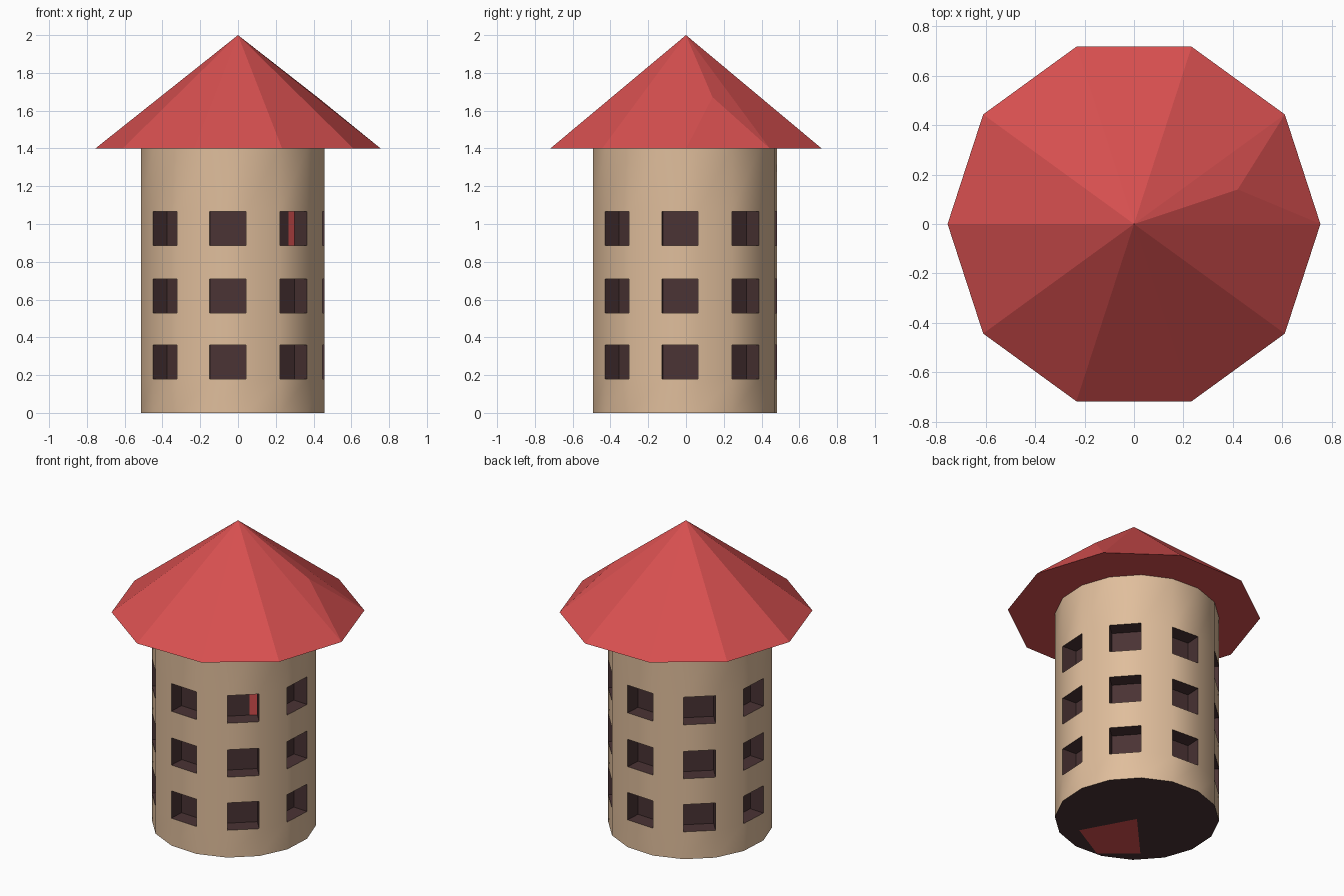
import bpy, bmesh, math
from mathutils import Vector

if "Cube" in bpy.data.objects:
    bpy.data.objects.remove(bpy.data.objects["Cube"])

def srgb(r, g, b):
    f = lambda c: c / 12.92 if c <= 0.04045 else ((c + 0.055) / 1.055) ** 2.4
    return (f(r / 255), f(g / 255), f(b / 255), 1)

def material(name, rgb):
    m = bpy.data.materials.new(name)
    m.diffuse_color = srgb(*rgb)
    m.use_nodes = True
    m.node_tree.nodes["Principled BSDF"].inputs["Base Color"].default_value = m.diffuse_color
    return m

WALL = material("tan_wall", (224, 190, 156))
DARK = material("dark_brown", (74, 51, 52))
RED = material("roof_red", (216, 80, 80))

def finish(name, bm, mats, recalc=True):
    if recalc:
        bmesh.ops.recalc_face_normals(bm, faces=bm.faces[:])
    me = bpy.data.meshes.new(name)
    bm.to_mesh(me)
    bm.free()
    for m in mats:
        me.materials.append(m)
    ob = bpy.data.objects.new(name, me)
    bpy.context.collection.objects.link(ob)
    return ob

# Tower: 16 sided wall, every second side holds three recessed windows
N, R, DEPTH = 16, 0.491, 0.10
CX, CY = -0.027, -0.005
STEP = 2 * math.pi / N
START = math.radians(-14.5)
LEVELS = [0, 0.18, 0.36, 0.53, 0.71, 0.885, 1.067, 1.4]

def rim(angle, z, r=R):
    return Vector((CX + r * math.sin(angle), CY - r * math.cos(angle), z))

bm = bmesh.new()
rings = [[bm.verts.new(rim(START + i * STEP, z)) for i in range(N)] for z in LEVELS]
for k in range(len(LEVELS) - 1):
    for i in range(N):
        j = (i + 1) % N
        quad = [rings[k][i], rings[k][j], rings[k + 1][j], rings[k + 1][i]]
        if i % 2 == 0 and k % 2 == 1:
            a = START + (i + 0.5) * STEP
            inward = Vector((-math.sin(a), math.cos(a), 0)) * DEPTH
            back = [bm.verts.new(v.co + inward) for v in quad]
            faces = [bm.faces.new(back)]
            for s in range(4):
                t = (s + 1) % 4
                faces.append(bm.faces.new([quad[s], quad[t], back[t], back[s]]))
            for f in faces:
                f.material_index = 1
        else:
            bm.faces.new(quad)
bm.faces.new(rings[0][::-1]).material_index = 1
bm.faces.new(rings[-1])
tower = finish("tower", bm, [WALL, DARK])
bpy.context.view_layer.objects.active = tower
tower.select_set(True)
bpy.ops.object.shade_smooth_by_angle(angle=math.radians(35))

# Roof: ten sided cone with a slight bump on one right-hand side
bm = bmesh.new()
base = [bm.verts.new((0.755 * math.cos(i * math.pi / 5), 0.755 * math.sin(i * math.pi / 5), 1.4))
        for i in range(10)]
tip = bm.verts.new((0, 0, 2))
sides = [bm.faces.new([base[i], base[(i + 1) % 10], tip]) for i in range(10)]
bm.faces.new(base[::-1])
poke = bmesh.ops.poke(bm, faces=[sides[0]])
poke["verts"][0].co = (0.42, 0.14, 1.672)
finish("roof", bm, [RED])

# Red patch under the floor
bm = bmesh.new()
corners = [(CX, CY), (-0.31, -0.31), (-0.11, -0.475), (0.15, -0.33)]
bm.faces.new([bm.verts.new((x, y, -0.001)) for x, y in corners][::-1])
bm.normal_update()
if bm.faces[:][0].normal.z > 0:
    bmesh.ops.reverse_faces(bm, faces=bm.faces[:])
finish("floor_patch", bm, [RED], False)

# Red strip inside the top window at front right
a = START + 2.5 * STEP
out = Vector((math.sin(a), -math.cos(a), 0))
side = Vector((math.cos(a), math.sin(a), 0))
mid = Vector((CX, CY, 0)) + out * (R * math.cos(STEP / 2) - DEPTH + 0.003)
bm = bmesh.new()
bm.faces.new([bm.verts.new(mid + side * s + Vector((0, 0, z)))
              for s, z in [(0.05, 0.886), (0.094, 0.886), (0.094, 1.066), (0.05, 1.066)]])
finish("window_strip", bm, [RED], False)
